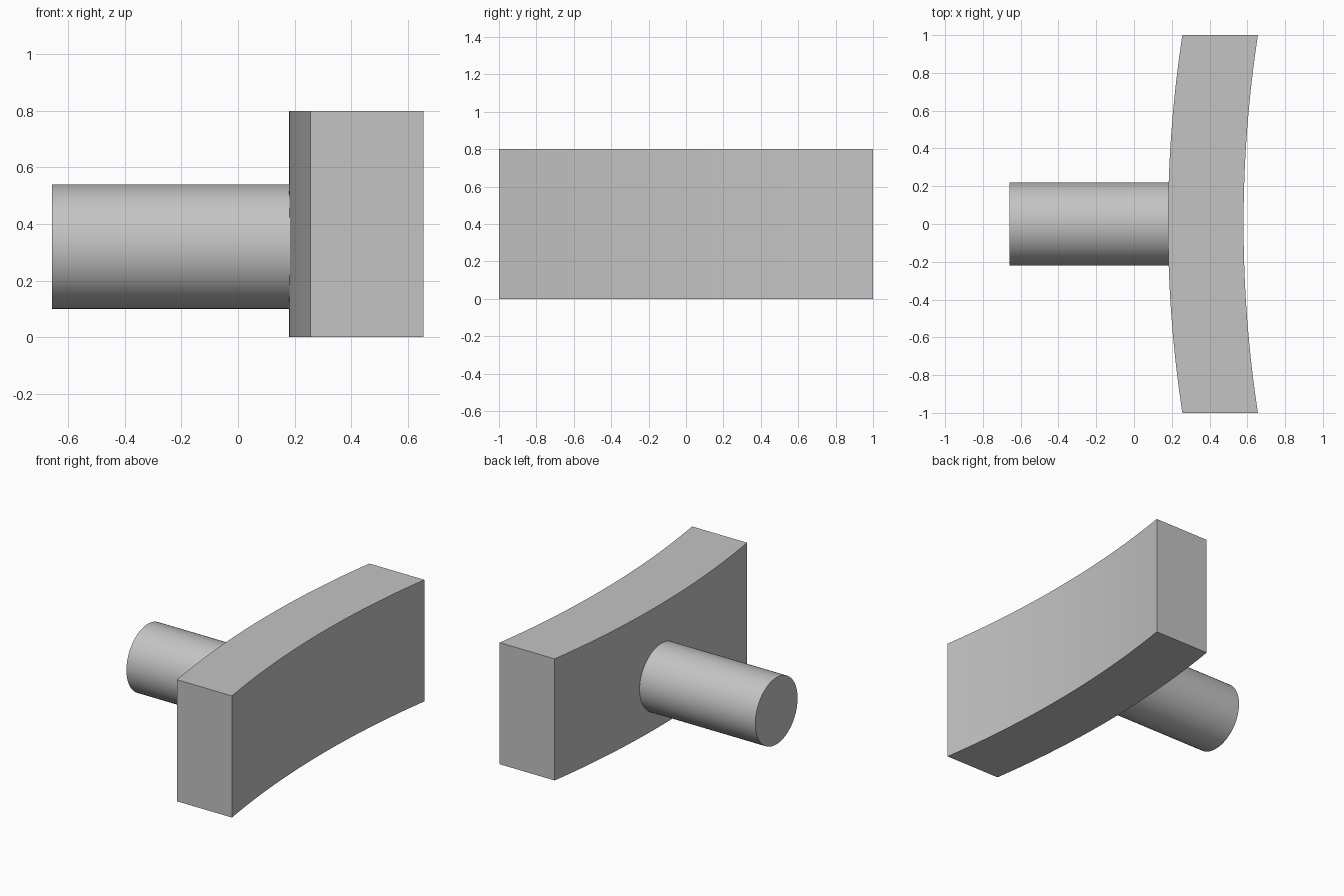
import bpy, bmesh, math
from mathutils import Matrix

if "Cube" in bpy.data.objects:
    bpy.data.objects.remove(bpy.data.objects["Cube"], do_unlink=True)

grey = bpy.data.materials.new("plain_grey")
grey.use_nodes = True
colour = (0.55, 0.55, 0.55, 1)
grey.diffuse_color = colour
grey.node_tree.nodes["Principled BSDF"].inputs["Base Color"].default_value = colour


def add_part(name, bm):
    bmesh.ops.recalc_face_normals(bm, faces=bm.faces)
    mesh = bpy.data.meshes.new(name)
    bm.to_mesh(mesh)
    bm.free()
    mesh.materials.append(grey)
    obj = bpy.data.objects.new(name, mesh)
    bpy.context.collection.objects.link(obj)
    bpy.ops.object.select_all(action="DESELECT")
    obj.select_set(True)
    bpy.context.view_layer.objects.active = obj
    bpy.ops.object.shade_smooth_by_angle(angle=math.radians(30))
    return obj


# Curved block: the same shallow arc on both sides, extruded upwards
THICKNESS, HEIGHT, SAG, STEPS = 0.4, 0.8, 0.076, 32
radius = (1 + SAG ** 2) / (2 * SAG)
half_angle = math.asin(1 / radius)
arc = []
for i in range(STEPS + 1):
    a = half_angle * (2 * i / STEPS - 1)
    arc.append((0.18 + radius * (1 - math.cos(a)), radius * math.sin(a)))
outline = arc + [(x + THICKNESS, y) for x, y in reversed(arc)]

bm = bmesh.new()
base = bm.faces.new([bm.verts.new((x, y, 0)) for x, y in outline])
top = bmesh.ops.extrude_face_region(bm, geom=[base])["geom"]
bmesh.ops.translate(bm, vec=(0, 0, HEIGHT),
                    verts=[v for v in top if isinstance(v, bmesh.types.BMVert)])
add_part("curved_block", bm)

# Round stem, its inner end sunk slightly into the block
START, END = -0.658, 0.2
bm = bmesh.new()
bmesh.ops.create_cone(
    bm, cap_ends=True, segments=64, radius1=0.22, radius2=0.22, depth=END - START,
    matrix=Matrix.Translation(((START + END) / 2, 0, 0.32))
    @ Matrix.Rotation(math.pi / 2, 4, "Y"))
add_part("round_stem", bm)
